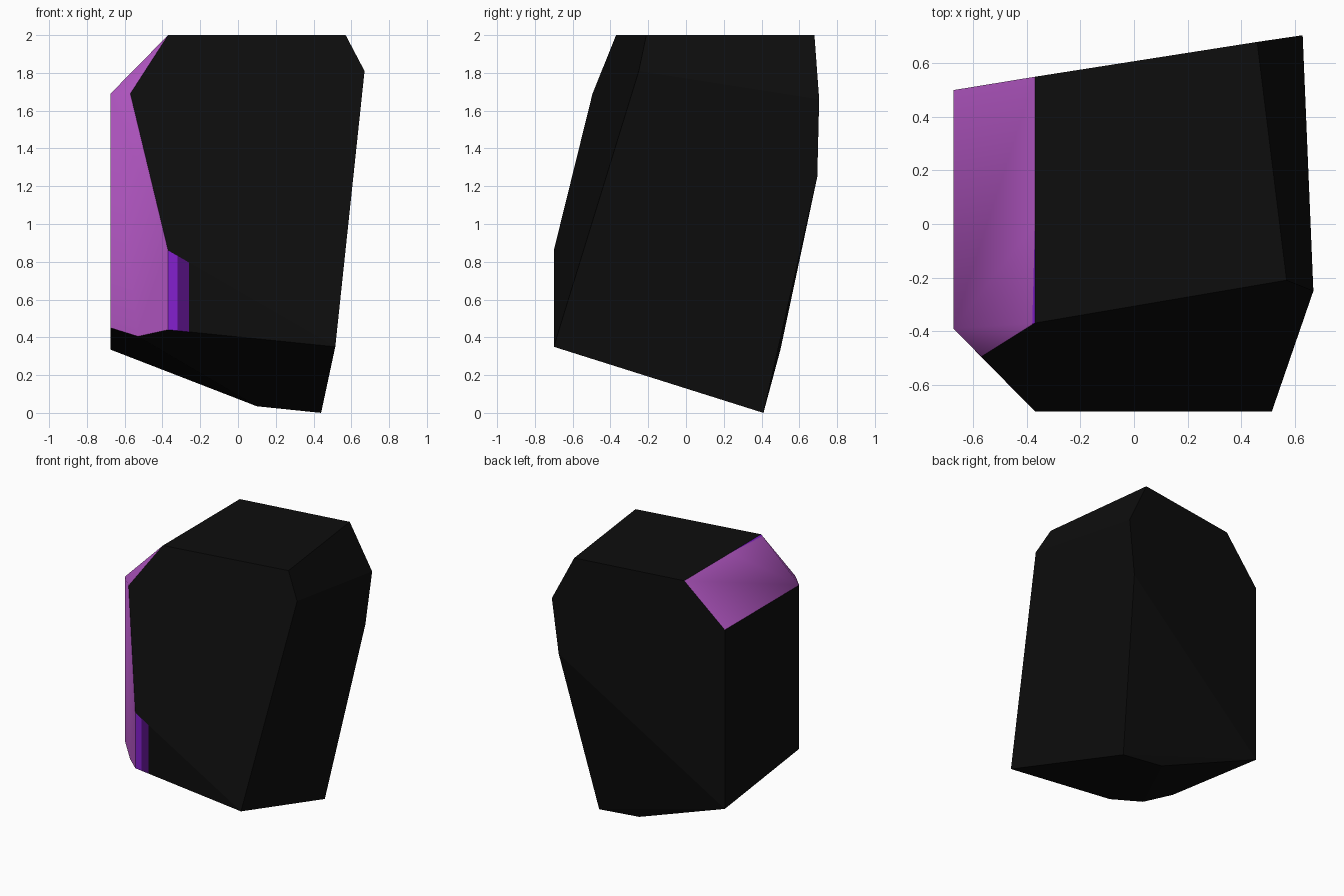
import bpy, bmesh, math
from mathutils import Vector

if "Cube" in bpy.data.objects:
    bpy.data.objects.remove(bpy.data.objects["Cube"])

# Flat colours
colours = [("black", (0.004, 0.004, 0.004)), ("light_purple", (0.50, 0.105, 0.61)),
           ("violet", (0.23, 0.014, 0.62)), ("dark_purple", (0.08, 0.005, 0.19))]
BLACK, LIGHT, VIOLET, DARK = range(4)

# Corners of the chipped block, by region
corners = [
    (-.37, -.37, 2), (.57, -.21, 2), (.46, .68, 2), (-.37, .55, 2),         # top
    (.67, -.25, 1.81), (.63, .705, 1.66), (.58, .695, 1.25),                # right bevel, back edge
    (-.675, .50, 1.69), (-.675, -.39, 1.69), (-.57, -.495, 1.69),           # left shoulder
    (-.37, -.70, .86), (-.37, -.70, .44), (.515, -.70, .35),                # front foot
    (-.53, -.535, .405), (-.675, -.39, .45), (-.675, .50, .335),            # left foot
    (.44, .41, 0), (.10, .415, .035),                                       # base
]

bm = bmesh.new()
for c in corners:
    bm.verts.new(c)
bmesh.ops.convex_hull(bm, input=bm.verts[:])
bmesh.ops.dissolve_limit(bm, angle_limit=math.radians(4), verts=bm.verts[:], edges=bm.edges[:])
bmesh.ops.recalc_face_normals(bm, faces=bm.faces[:])
bm.normal_update()


def cut(faces, point, normal):
    """Split only the given faces along a plane."""
    geom = set(faces)
    for f in faces:
        geom.update(f.edges)
        geom.update(f.verts)
    bmesh.ops.bisect_plane(bm, geom=list(geom), plane_co=Vector(point), plane_no=Vector(normal))
    bm.normal_update()


def chamfers():
    return [f for f in bm.faces
            if f.normal.x < -.3 and (f.normal.z > .2 or f.normal.y < -.3)]


def front():
    return [f for f in bm.faces if f.normal.y < -.99]


# Narrow violet strip along the top, two strips on the front foot
strip_n = Vector((1, -.027, 0))
strip_p = Vector((-.38, -.37, 2))
cut([f for f in chamfers() if f.normal.z > .2], strip_p, strip_n)
for x in (-.32, -.26):
    cut(front(), (x, 0, 0), (1, 0, 0))

# Colour by direction and position
for f in chamfers():
    c = f.calc_center_median()
    f.material_index = VIOLET if f.normal.z > .2 and (c - strip_p).dot(strip_n) > 0 else LIGHT
    f.smooth = f.material_index == LIGHT
for f in front():
    x = f.calc_center_median().x
    f.material_index = VIOLET if x < -.32 else DARK if x < -.26 else BLACK

mesh = bpy.data.meshes.new("chipped_block")
bm.to_mesh(mesh)
bm.free()
for name, rgb in colours:
    m = bpy.data.materials.new(name)
    m.diffuse_color = (*rgb, 1)
    m.use_nodes = True
    m.node_tree.nodes["Principled BSDF"].inputs["Base Color"].default_value = m.diffuse_color
    mesh.materials.append(m)
bpy.context.collection.objects.link(bpy.data.objects.new("chipped_block", mesh))
